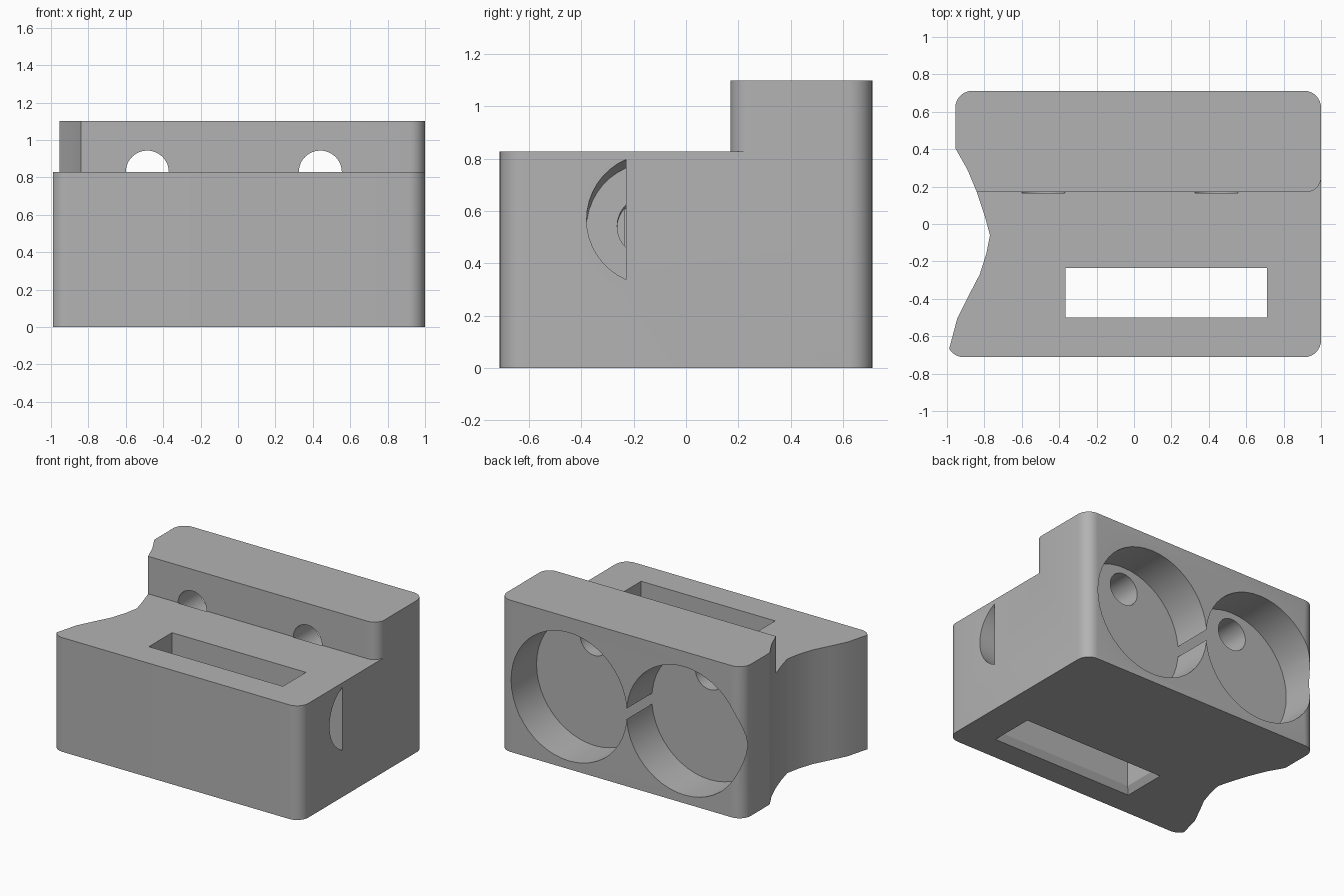
import bpy, bmesh
from math import sin, cos, pi, radians

cube = bpy.data.objects.get("Cube")
if cube:
    bpy.data.objects.remove(cube)

grey = bpy.data.materials.new("plain grey")
grey.use_nodes = True
grey.diffuse_color = (0.45, 0.45, 0.45, 1)
grey.node_tree.nodes["Principled BSDF"].inputs["Base Color"].default_value = grey.diffuse_color


def loft(name, rings):
    """Closed solid through matching rings of 3D points."""
    bm = bmesh.new()
    loops = [[bm.verts.new(p) for p in ring] for ring in rings]
    n = len(loops[0])
    for a, b in zip(loops, loops[1:]):
        for i in range(n):
            j = (i + 1) % n
            bm.faces.new((a[i], a[j], b[j], b[i]))
    bm.faces.new(loops[0])
    bm.faces.new(loops[-1])
    bmesh.ops.recalc_face_normals(bm, faces=bm.faces)
    mesh = bpy.data.meshes.new(name)
    bm.to_mesh(mesh)
    bm.free()
    mesh.materials.append(grey)
    ob = bpy.data.objects.new(name, mesh)
    bpy.context.collection.objects.link(ob)
    return ob


def arc(cx, cy, r, start, end, steps=8):
    angles = [radians(start + (end - start) * i / steps) for i in range(steps + 1)]
    return [(cx + r * cos(t), cy + r * sin(t)) for t in angles]


def upright(name, pts, lo, hi):
    return loft(name, [[(x, y, z) for x, y in pts] for z in (lo, hi)])


def along_y(name, x, z, r, lo, hi, n=48):
    pts = arc(x, z, r, 0, 360 - 360 / n, n - 1)
    return loft(name, [[(u, y, v) for u, v in pts] for y in (lo, hi)])


def rect(x0, x1, y0, y1, z, grow=0):
    return [(x0 - grow, y0 - grow, z), (x1 + grow, y0 - grow, z),
            (x1 + grow, y1 + grow, z), (x0 - grow, y1 + grow, z)]


# Block outline: rounded corners and a concave left flank
R = 0.09
outline = arc(-1 + R, -0.712 + R, R, 210, 270)
outline += arc(1 - R, -0.712 + R, R, -90, 0)
outline += arc(1 - R, 0.712 - R, R, 0, 90)
outline += arc(-0.955 + R, 0.712 - R, R, 90, 180)
outline += [(-0.955, 0.405), (-0.89, 0.29), (-0.84, 0.17), (-0.80, 0.05), (-0.77, -0.06),
            (-0.79, -0.16), (-0.825, -0.27), (-0.885, -0.385), (-0.945, -0.505)]
body = upright("bracket_body", outline, 0, 1.1)

cutters = []
# Front step, leaving a rounded corner on the raised back
step = [(-2, 0.17)] + arc(0.92, 0.25, 0.08, -90, 0) + [(2, 0.25), (2, -2), (-2, -2)]
cutters.append(upright("step_cutter", step, 0.828, 2))

# Slot, flared at the underside
slot = (-0.365, 0.71, -0.50, -0.235)
cutters.append(loft("slot_cutter", [rect(*slot, -0.045, 0.06), rect(*slot, 0.045), rect(*slot, 2)]))

# Twin round pockets in the back, each with a small through hole
for x in (-0.485, 0.44):
    cutters.append(along_y("pocket_cutter", x, 0.525, 0.465, 0.42, 2))
    cutters.append(along_y("hole_cutter", x, 0.828, 0.115, 0.165, 0.5))


# Side recess: a circle segment cut off flat at the slot's back wall
def side_segment(name, cy, r, lo, hi, zlo, zhi, flat=-0.23):
    half = math_angle(flat - cy, r)
    pts = arc(cy, 0, r, 180 - half, 180 + half, 16)
    return loft(name, [[(x, y, z + v) for y, v in pts] for x, z in ((lo, zlo), (hi, zhi))])


def math_angle(offset, r):
    from math import acos
    return acos(-offset / r) * 180 / pi


cutters.append(side_segment("side_recess_cutter", -0.13, 0.25, 0.85, 1.1, 0.535, 0.59))
cutters.append(side_segment("side_hole_cutter", -0.148, 0.115, 0.65, 0.9, 0.53, 0.545))

# Cut everything out of the block
bpy.context.view_layer.objects.active = body
for c in cutters:
    c.hide_render = True
    m = body.modifiers.new("cut", "BOOLEAN")
    m.operation = "DIFFERENCE"
    m.solver = "EXACT"
    m.object = c
    bpy.ops.object.modifier_apply(modifier=m.name)
    bpy.data.objects.remove(c)

for ob in bpy.context.selected_objects:
    ob.select_set(False)
body.select_set(True)
bpy.ops.object.shade_smooth_by_angle(angle=radians(25))
